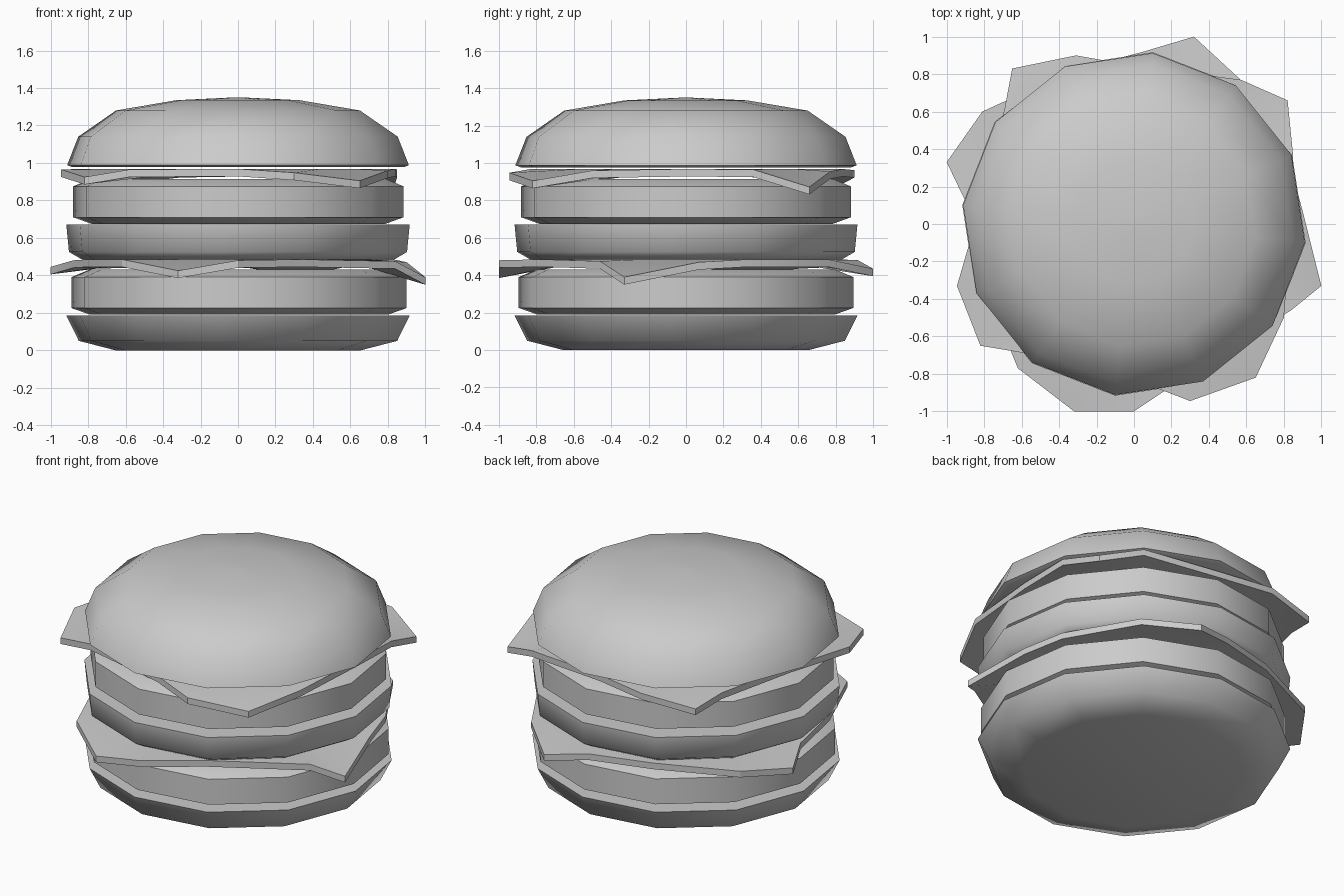
import bpy, bmesh, math
from math import cos, sin, radians

if "Cube" in bpy.data.objects:
    bpy.data.objects.remove(bpy.data.objects["Cube"])

SIDES = 12
TURN = radians(-6.3)


def finish(name, bm, angle):
    bmesh.ops.recalc_face_normals(bm, faces=bm.faces)
    mesh = bpy.data.meshes.new(name)
    bm.to_mesh(mesh)
    bm.free()
    ob = bpy.data.objects.new(name, mesh)
    bpy.context.collection.objects.link(ob)
    bpy.ops.object.select_all(action='DESELECT')
    ob.select_set(True)
    bpy.context.view_layer.objects.active = ob
    bpy.ops.object.shade_smooth_by_angle(angle=radians(angle))
    return ob


def bridge(bm, a, b):
    n = len(a)
    for i in range(n):
        j = (i + 1) % n
        bm.faces.new((a[i], a[j], b[j], b[i]))


def lathe(name, profile, cx=0.0, angle=60):
    """Twelve-sided disc from (radius, z) rings, bottom to top."""
    bm = bmesh.new()
    rings = []
    for r, z in profile:
        rings.append([bm.verts.new((cx + r * cos(TURN + 2 * math.pi * i / SIDES),
                                    r * sin(TURN + 2 * math.pi * i / SIDES), z))
                      for i in range(SIDES)])
    for a, b in zip(rings, rings[1:]):
        bridge(bm, a, b)
    bm.faces.new(rings[0])
    bm.faces.new(rings[-1])
    return finish(name, bm, angle)


def cheese(name, outline, top, thick=0.04):
    """Flat slice whose overhanging edge points droop to their own heights."""
    bm = bmesh.new()
    loops = []
    for dz in (0, -thick):
        outer = [bm.verts.new((x, y, z + dz)) for x, y, z in outline]
        inner = []
        for x, y, z in outline:
            k = 0.72 / math.hypot(x, y)
            inner.append(bm.verts.new((x * k, y * k, top + dz)))
        bridge(bm, outer, inner)
        bm.faces.new(inner)
        loops.append(outer)
    bridge(bm, *loops)
    return finish(name, bm, 30)


# Buns
lathe("bottom_bun", [(0.66, 0), (0.855, 0.05), (0.922, 0.185)])
lathe("middle_bun", [(0.84, 0.485), (0.908, 0.525), (0.922, 0.67)])
lathe("top_bun", [(0.89, 0.977), (0.918, 0.988), (0.858, 1.14), (0.655, 1.28),
                  (0.33, 1.335), (0.02, 1.35)])

# Patties
lathe("lower_patty", [(0.80, 0.19), (0.90, 0.225), (0.90, 0.39), (0.80, 0.432)], 0.005)
lathe("upper_patty", [(0.79, 0.675), (0.887, 0.71), (0.887, 0.875), (0.79, 0.915)], 0.002)

# Cheese slices: corners hang over the patties
cheese("lower_cheese", [
    (0.90, 0.07, 0.47), (0.83, 0.33, 0.485), (0.58, 0.76, 0.485),
    (0.32, 1.0, 0.435), (0.05, 0.92, 0.48), (-0.33, 0.82, 0.485),
    (-0.81, 0.60, 0.475), (-1.0, 0.33, 0.445), (-0.88, 0.08, 0.48),
    (-0.80, -0.33, 0.485), (-0.62, -0.77, 0.485), (-0.32, -1.0, 0.425),
    (0.0, -1.0, 0.48), (0.33, -0.78, 0.485), (0.84, -0.46, 0.475),
    (1.0, -0.33, 0.39)], 0.485)
cheese("upper_cheese", [
    (0.85, 0.36, 0.965), (0.82, 0.66, 0.872), (0.57, 0.77, 0.955),
    (0.03, 0.84, 0.968), (-0.31, 0.90, 0.962), (-0.65, 0.83, 0.925),
    (-0.69, 0.62, 0.96), (-0.82, 0.10, 0.968), (-0.945, -0.33, 0.965),
    (-0.82, -0.65, 0.925), (-0.58, -0.69, 0.965), (0.0, -0.83, 0.968),
    (0.30, -0.945, 0.948), (0.65, -0.82, 0.905), (0.80, -0.50, 0.96),
    (0.84, 0.0, 0.968)], 0.968)
